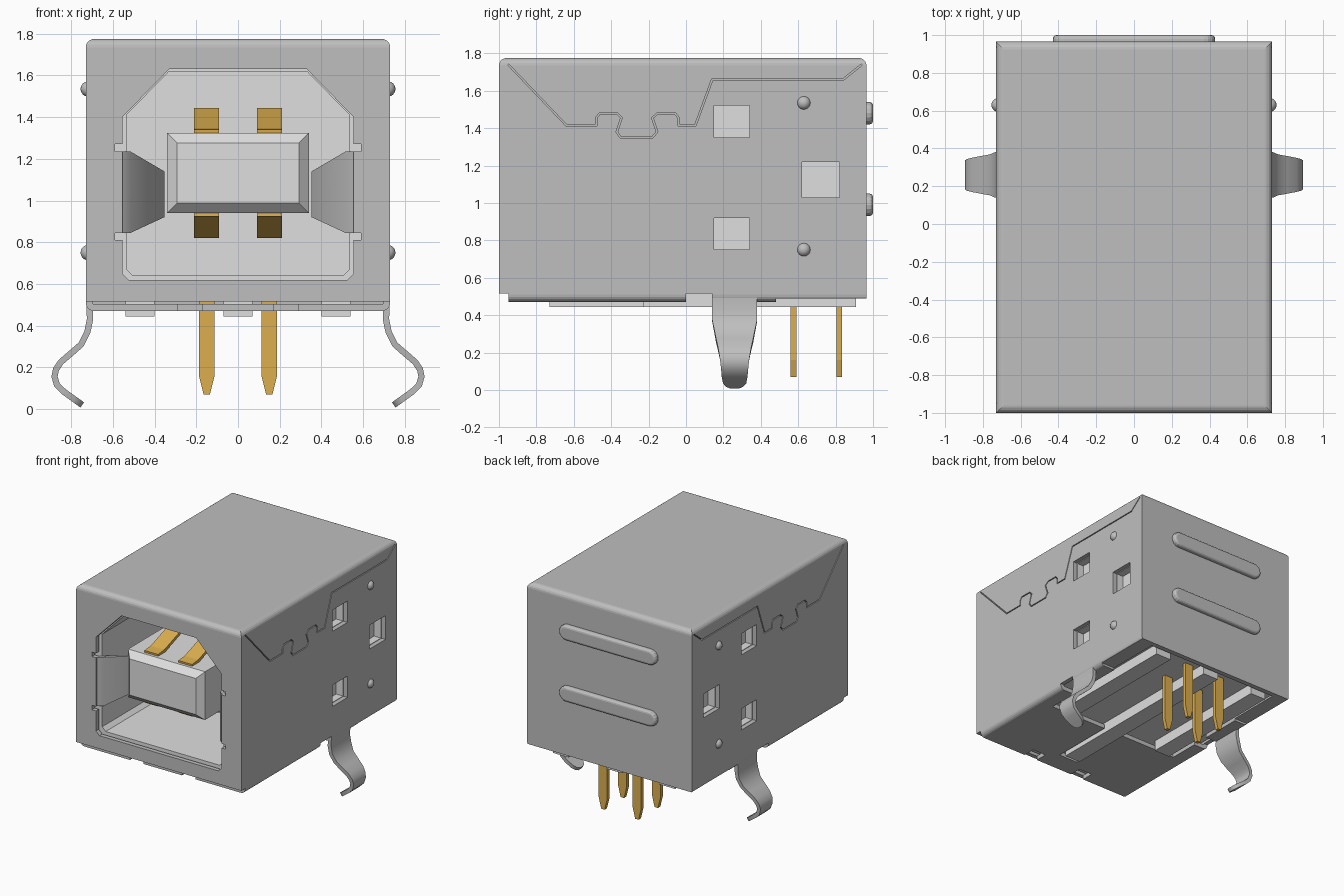
import bpy, bmesh, math
from mathutils import Vector

if "Cube" in bpy.data.objects:
    bpy.data.objects.remove(bpy.data.objects["Cube"], do_unlink=True)


def material(name, rgb):
    m = bpy.data.materials.new(name)
    m.use_nodes = True
    m.diffuse_color = (*rgb, 1)
    m.node_tree.nodes["Principled BSDF"].inputs["Base Color"].default_value = (*rgb, 1)
    return m


STEEL = material("steel grey", (0.52, 0.52, 0.52))
PLASTIC = material("pale plastic", (0.74, 0.74, 0.74))
GOLD = material("gold", (0.72, 0.43, 0.08))


def finish(name, bm, mat):
    bmesh.ops.recalc_face_normals(bm, faces=bm.faces[:])
    mesh = bpy.data.meshes.new(name)
    bm.to_mesh(mesh)
    bm.free()
    ob = bpy.data.objects.new(name, mesh)
    bpy.context.collection.objects.link(ob)
    mesh.materials.append(mat)
    return ob


def prism(name, pts, axis, lo, hi, mat):
    """Extrude a flat outline along an axis."""
    place = {"x": lambda p, d: (d, p[0], p[1]),
             "y": lambda p, d: (p[0], d, p[1]),
             "z": lambda p, d: (p[0], p[1], d)}[axis]
    bm = bmesh.new()
    a = [bm.verts.new(place(p, lo)) for p in pts]
    b = [bm.verts.new(place(p, hi)) for p in pts]
    bm.faces.new(a)
    bm.faces.new(b)
    for i in range(len(pts)):
        j = (i + 1) % len(pts)
        bm.faces.new((a[i], a[j], b[j], b[i]))
    return finish(name, bm, mat)


def box(name, x0, x1, y0, y1, z0, z1, mat):
    return prism(name, [(x0, y0), (x1, y0), (x1, y1), (x0, y1)], "z", z0, z1, mat)


def bevel(ob, test, width, segments):
    """Bevel the edges whose two end points pass the test."""
    bm = bmesh.new()
    bm.from_mesh(ob.data)
    edges = [e for e in bm.edges if test(e.verts[0].co, e.verts[1].co)]
    bmesh.ops.bevel(bm, geom=edges, offset=width, segments=segments,
                    profile=0.5, affect="EDGES")
    bm.to_mesh(ob.data)
    bm.free()


def apply(ob, mod):
    bpy.context.view_layer.objects.active = ob
    bpy.ops.object.modifier_apply(modifier=mod.name)


def cut(target, cutter):
    cutter.hide_render = True
    mod = target.modifiers.new("cut", "BOOLEAN")
    mod.operation = "DIFFERENCE"
    mod.solver = "EXACT"
    mod.object = cutter
    apply(target, mod)
    bpy.data.objects.remove(cutter, do_unlink=True)


def cut_box(target, *bounds):
    cut(target, box("cutter", *bounds, target.data.materials[0]))


def ribbon(path, width):
    """Outline of an open line with mitred thickness."""
    pts = [Vector(p) for p in path]
    left, right = [], []
    for i, p in enumerate(pts):
        d0 = (p - pts[max(i - 1, 0)]).normalized()
        d1 = (pts[min(i + 1, len(pts) - 1)] - p).normalized()
        d = (d0 + d1).normalized()
        n = Vector((-d.y, d.x))
        ref = d1 if d1.length else d0
        n *= width / 2 / max(n.dot(Vector((-ref.y, ref.x))), 0.4)
        left.append(p + n)
        right.append(p - n)
    return left + right[::-1]


def mirrored(half):
    return half + [(-x, z) for x, z in reversed(half)]


def smooth(ob):
    bpy.ops.object.select_all(action="DESELECT")
    ob.select_set(True)
    bpy.context.view_layer.objects.active = ob
    bpy.ops.object.shade_smooth_by_angle(angle=math.radians(35))


# Folded metal shell, hollow, with rounded top folds and lower side folds
shell = box("shell", -0.73, 0.73, -1, 0.965, 0.47, 1.775, STEEL)
bevel(shell, lambda a, b: min(a.z, b.z) > 1.7 or (max(a.z, b.z) < 0.5 and abs(a.x - b.x) < 0.01),
      0.04, 5)
cut_box(shell, -0.695, 0.695, -0.965, 0.93, 0.505, 1.74)

# Front opening
opening = [(0.33, 1.63), (0.555, 1.40), (0.555, 1.27), (0.59, 1.27), (0.59, 1.235),
           (0.555, 1.235), (0.555, 0.845), (0.59, 0.845), (0.59, 0.81), (0.555, 0.81),
           (0.555, 0.65), (0.525, 0.62)]
cut(shell, prism("cutter", mirrored(opening), "y", -1.1, -0.9, STEEL))

# Lower edge steps, underside opening and slots
cut_box(shell, -0.8, 0.8, -1.1, -0.95, 0.4, 0.515)
cut_box(shell, -0.8, 0.8, 0, 0.14, 0.4, 0.515)
cut_box(shell, -0.8, 0.8, 0.48, 1.1, 0.4, 0.488)
cut_box(shell, -0.6, 0.6, -0.25, 0.925, 0.4, 0.55)
cut_box(shell, -0.085, 0.085, -0.78, -0.2, 0.4, 0.55)
for s in (-1, 1):
    cut_box(shell, s * 0.23 - 0.06, s * 0.23 + 0.06, -1, -0.85, 0.4, 0.51)

# Side windows
windows = [(0.15, 0.34, 1.35, 1.52), (0.15, 0.34, 0.75, 0.92), (0.62, 0.82, 1.03, 1.22)]
for w in windows:
    cut_box(shell, -1, 1, *w)

# Interlocking seam grooves on both sides
seam = [(-0.95, 1.74), (-0.64, 1.415), (-0.48, 1.415), (-0.48, 1.455), (-0.46, 1.48),
        (-0.37, 1.48), (-0.345, 1.455), (-0.37, 1.38), (-0.35, 1.35), (-0.18, 1.35),
        (-0.155, 1.38), (-0.18, 1.455), (-0.15, 1.48), (-0.06, 1.48), (-0.04, 1.455),
        (-0.04, 1.415), (0.05, 1.415), (0.14, 1.66), (0.84, 1.66), (0.94, 1.74)]
for lo, hi in ((0.71, 0.8), (-0.8, -0.71)):
    cut(shell, prism("cutter", ribbon(seam, 0.008), "x", lo, hi, STEEL))

# Plastic housing with a deep cavity and recesses behind the windows
housing = box("housing", -0.69, 0.69, -0.95, 0.92, 0.53, 1.735, PLASTIC)
cavity = [(0.33, 1.62), (0.535, 1.41), (0.535, 0.67), (0.505, 0.64)]
cut(housing, prism("cutter", mirrored(cavity), "y", -1.1, 0.1, PLASTIC))
for w in windows:
    for lo, hi in ((0.63, 1), (-1, -0.63)):
        cut_box(housing, lo, hi, *w)

# Chamfered tongue in the cavity
tongue = box("tongue", -0.34, 0.34, -0.95, 0.12, 0.94, 1.325, PLASTIC)
bevel(tongue, lambda a, b: max(a.y, b.y) < -0.9, 0.048, 1)

# Standing ribs under the housing
for name, x, y0 in (("middle_rib", 0, -0.73), ("left_rib", 0.47, -0.23), ("right_rib", -0.47, -0.23)):
    box(name, x - 0.07, x + 0.07, y0, 0.91, 0.445, 0.54, PLASTIC)

# Spring contacts above and below the tongue, and solder pins
contact = [(-0.88, 1.328), (-0.8, 1.335), (-0.52, 1.432), (-0.42, 1.432), (0.12, 1.36)]
for side, s in (("left", 1), ("right", -1)):
    x = 0.15 * s
    for level, path in (("upper", contact), ("lower", [(y, 2.265 - z) for y, z in contact])):
        prism(f"{side}_{level}_contact", ribbon(path, 0.025), "x", x - 0.06, x + 0.06, GOLD)
    for row, y in (("front", 0.575), ("back", 0.82)):
        outline = [(x + 0.0375, 0.6), (x + 0.0375, 0.16), (x + 0.015, 0.07),
                   (x - 0.015, 0.07), (x - 0.0375, 0.16), (x - 0.0375, 0.6)]
        prism(f"{side}_{row}_pin", outline, "y", y - 0.015, y + 0.015, GOLD)


def strip(name, rows, thickness):
    """Sheet metal strip from pairs of edge points."""
    bm = bmesh.new()
    pairs = [[bm.verts.new(p) for p in row] for row in rows]
    for (a, b), (c, d) in zip(pairs, pairs[1:]):
        bm.faces.new((a, b, d, c))
    ob = finish(name, bm, STEEL)
    mod = ob.modifiers.new("thickness", "SOLIDIFY")
    mod.thickness = thickness
    mod.offset = 0
    apply(ob, mod)
    smooth(ob)


# Curved mounting legs (x, z, half width), inward flaps and side dimples
leg = [(0.714, 0.6, 0.12), (0.712, 0.5, 0.12), (0.71, 0.43, 0.12), (0.722, 0.37, 0.12),
       (0.752, 0.31, 0.108), (0.8, 0.268, 0.1), (0.85, 0.225, 0.09), (0.873, 0.19, 0.083),
       (0.88, 0.155, 0.077), (0.868, 0.115, 0.072), (0.835, 0.083, 0.069),
       (0.785, 0.047, 0.062), (0.76, 0.029, 0.045), (0.747, 0.02, 0.022)]
for side, s in (("left", 1), ("right", -1)):
    strip(f"{side}_mounting_leg", [((s * x, 0.26 - h, z), (s * x, 0.26 + h, z)) for x, z, h in leg], 0.03)
    flap = [(0.57, -0.985, 0.845, 1.235), (0.525, -0.955, 0.845, 1.235), (0.365, -0.55, 0.92, 1.14)]
    strip(f"{side}_flap", [((s * x, y, a), (s * x, y, b)) for x, y, a, b in flap], 0.025)
    for level, z in (("upper", 1.535), ("lower", 0.75)):
        bm = bmesh.new()
        bmesh.ops.create_uvsphere(bm, u_segments=20, v_segments=12, radius=0.037)
        bmesh.ops.translate(bm, verts=bm.verts[:], vec=(s * 0.718, 0.63, z))
        smooth(finish(f"{side}_{level}_dimple", bm, STEEL))

# Pressed stiffening ridges on the back
for level, z in (("upper", 1.48), ("lower", 0.99)):
    pts = []
    for i in range(18):
        k = i % 9
        a = math.pi * (k / 8 - 0.5 + i // 9)
        pts.append(((0.37 if i < 9 else -0.37) + 0.06 * math.cos(a), z + 0.06 * math.sin(a)))
    ridge = prism(f"{level}_back_ridge", pts, "y", 0.95, 1.0, STEEL)
    bevel(ridge, lambda a, b: min(a.y, b.y) > 0.99, 0.02, 3)
